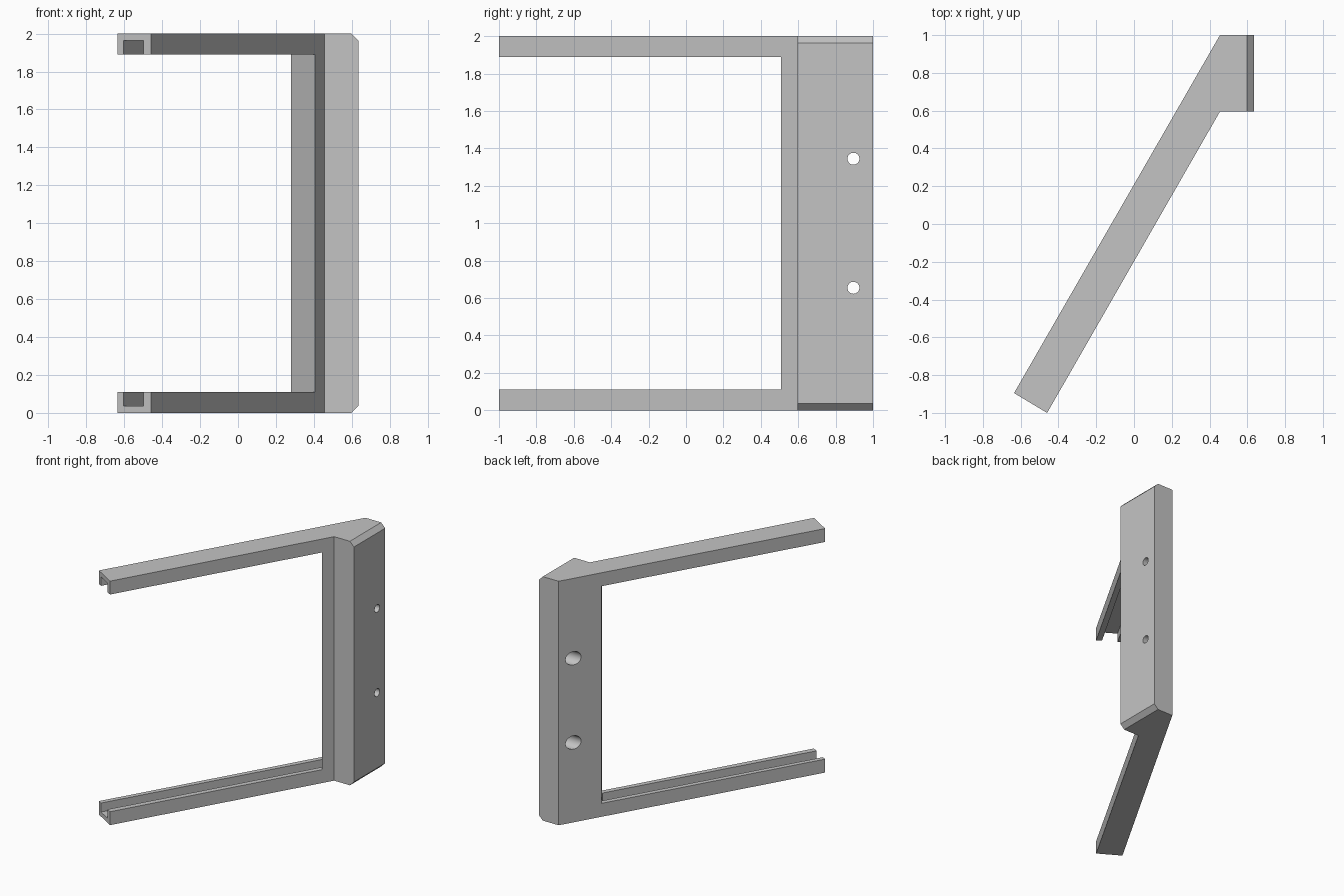
import bpy, bmesh, math
from mathutils import Vector, Matrix

cube = bpy.data.objects.get("Cube")
if cube:
    bpy.data.objects.remove(cube, do_unlink=True)

grey = bpy.data.materials.new("plain grey")
grey.use_nodes = True
colour = (0.55, 0.55, 0.55, 1)
grey.diffuse_color = colour
grey.node_tree.nodes["Principled BSDF"].inputs["Base Color"].default_value = colour


def add_object(name, bm):
    bmesh.ops.recalc_face_normals(bm, faces=bm.faces)
    mesh = bpy.data.meshes.new(name)
    bm.to_mesh(mesh)
    bm.free()
    mesh.materials.append(grey)
    obj = bpy.data.objects.new(name, mesh)
    bpy.context.collection.objects.link(obj)
    return obj


def prism(name, outline, low, high, chamfer=0):
    """Upright prism; chamfer trims the top and bottom edges at the largest x."""
    bm = bmesh.new()
    base = bm.faces.new([bm.verts.new((p[0], p[1], low)) for p in outline])
    extruded = bmesh.ops.extrude_face_region(bm, geom=[base])["geom"]
    new_verts = [g for g in extruded if isinstance(g, bmesh.types.BMVert)]
    bmesh.ops.translate(bm, verts=new_verts, vec=(0, 0, high - low))
    if chamfer:
        side = max(v.co.x for v in bm.verts) - 1e-4
        edges = [e for e in bm.edges if all(v.co.x > side for v in e.verts)
                 and abs(e.verts[0].co.z - e.verts[1].co.z) < 1e-4]
        bmesh.ops.bevel(bm, geom=edges, offset=chamfer, segments=1, affect='EDGES')
    return add_object(name, bm)


def bore(name, radius, x_start, x_end, y, z):
    """Cylinder lying along x."""
    bm = bmesh.new()
    place = Matrix.Translation(((x_start + x_end) / 2, y, z)) @ Matrix.Rotation(math.pi / 2, 4, 'Y')
    bmesh.ops.create_cone(bm, cap_ends=True, segments=32, radius1=radius, radius2=radius,
                          depth=x_end - x_start, matrix=place)
    return add_object(name, bm)


def cut(target, cutter):
    cutter.hide_render = True
    mod = target.modifiers.new("cut", 'BOOLEAN')
    mod.operation = 'DIFFERENCE'
    mod.solver = 'EXACT'
    mod.object = cutter
    bpy.context.view_layer.objects.active = target
    bpy.ops.object.modifier_apply(modifier=mod.name)
    bpy.data.objects.remove(cutter, do_unlink=True)


# Bracket body: angled plate with a straight mounting block
bracket = prism("bracket", [(-0.635, -0.895), (-0.46, -1), (0.455, 0.595),
                            (0.635, 0.595), (0.635, 1), (0.455, 1)], 0, 2, chamfer=0.037)

# Window between the two arms, ending at the slanted inner face of the post
front, back = Vector((0.405, 0.508)), Vector((0.28, 0.695))
reach = Vector((math.sin(math.radians(30)), math.cos(math.radians(30)))) * 2.3


def slot(name, start, end, low, high, gap=0):
    a, b = (front.lerp(back, t) - reach * gap for t in (start, end))
    return prism(name, [a, b, b - reach, a - reach], low, high)


cut(bracket, slot("window_cutter", -0.4, 1.4, 0.11, 1.89))

# Channels along the inside of both arms
for low, high in ((0.036, 0.3), (1.7, 1.964)):
    cut(bracket, slot("channel_cutter", 0.2, 0.8, low, high, gap=0.001))

# Screw holes with wide recesses on the slanted back
for z in (0.655, 1.345):
    cut(bracket, bore("hole_cutter", 0.032, 0.2, 0.8, 0.895, z))
    cut(bracket, bore("recess_cutter", 0.055, 0.2, 0.53, 0.895, z))

bpy.ops.object.select_all(action='DESELECT')
bracket.select_set(True)
bpy.context.view_layer.objects.active = bracket
bpy.ops.object.shade_smooth_by_angle(angle=math.radians(25))
